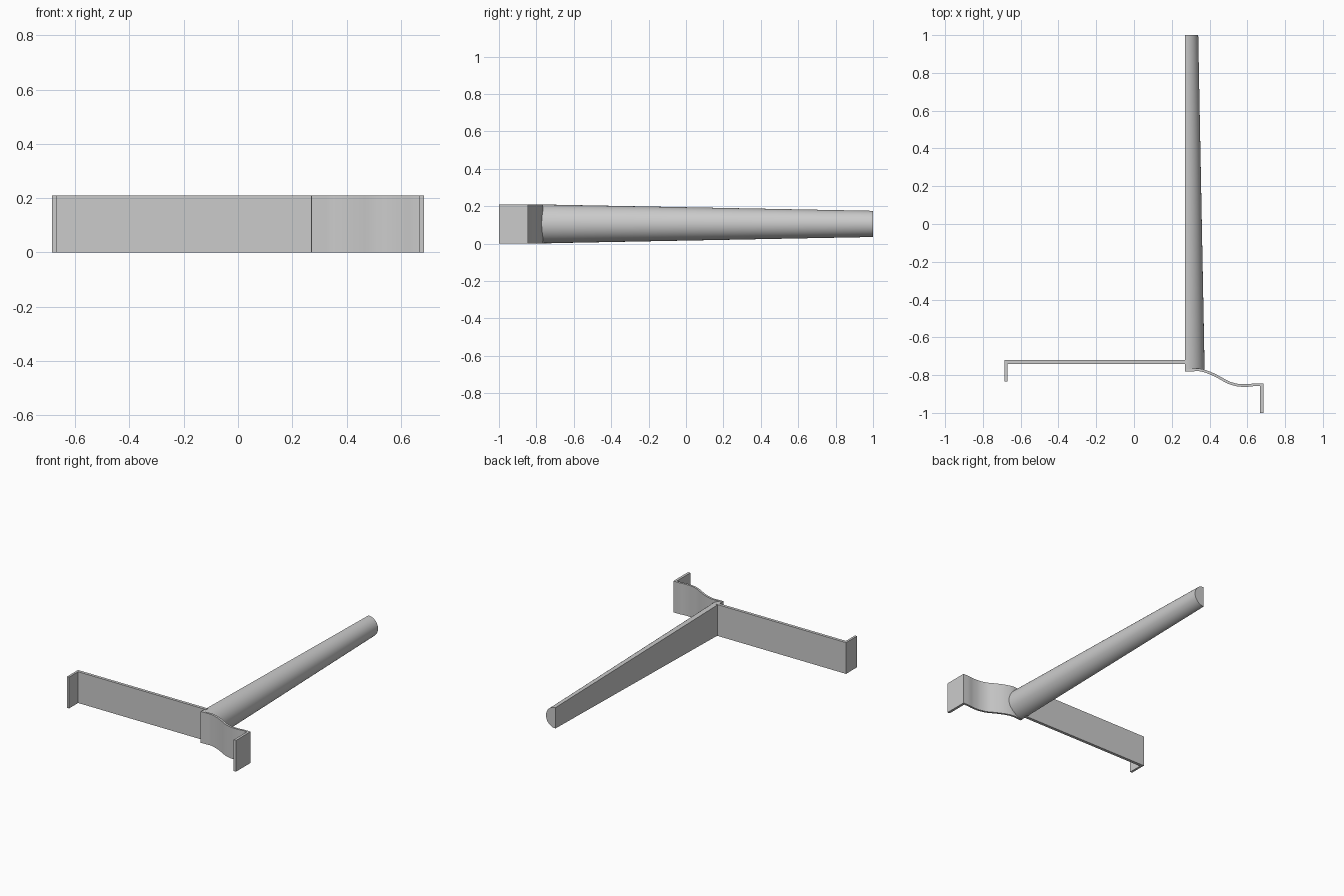
import bpy, bmesh, math
from mathutils import Vector

old = bpy.data.objects.get("Cube")
if old:
    bpy.data.objects.remove(old, do_unlink=True)

HEIGHT = 0.21
grey = bpy.data.materials.new("plain grey")
grey.use_nodes = True
COLOUR = (0.6, 0.6, 0.6, 1)
grey.diffuse_color = COLOUR
grey.node_tree.nodes["Principled BSDF"].inputs["Base Color"].default_value = COLOUR


def finish(name, bm, smooth_angle=None):
    bmesh.ops.recalc_face_normals(bm, faces=bm.faces)
    mesh = bpy.data.meshes.new(name)
    bm.to_mesh(mesh)
    bm.free()
    mesh.materials.append(grey)
    obj = bpy.data.objects.new(name, mesh)
    bpy.context.collection.objects.link(obj)
    if smooth_angle:
        bpy.ops.object.select_all(action='DESELECT')
        obj.select_set(True)
        bpy.context.view_layer.objects.active = obj
        bpy.ops.object.shade_smooth_by_angle(angle=math.radians(smooth_angle))
    return obj


def extrude_plan(name, outline, smooth_angle=None):
    """Raise a plan outline to the full strip height."""
    bm = bmesh.new()
    face = bm.faces.new([bm.verts.new((x, y, 0)) for x, y in outline])
    top = bmesh.ops.extrude_face_region(bm, geom=[face])["geom"]
    verts = [v for v in top if isinstance(v, bmesh.types.BMVert)]
    bmesh.ops.translate(bm, verts=verts, vec=(0, 0, HEIGHT))
    return finish(name, bm, smooth_angle)


def spline(points, steps=5):
    """Smooth path through the given plan points."""
    p = [Vector(q) for q in points]
    p = [2 * p[0] - p[1]] + p + [2 * p[-1] - p[-2]]
    path = []
    for a, b, c, d in zip(p, p[1:], p[2:], p[3:]):
        for i in range(steps):
            t = i / steps
            path.append(0.5 * (2 * b + (c - a) * t + (2 * a - 5 * b + 4 * c - d) * t**2
                               + (3 * b - a - 3 * c + d) * t**3))
    return path + [p[-2]]


# Straight arm with a short lip turned forward at its end
extrude_plan("straight_arm", [(0.28, -0.72), (-0.685, -0.72), (-0.685, -0.835),
                              (-0.67, -0.835), (-0.67, -0.74), (0.28, -0.74)])

# Curved spring arm, a constant-thickness strip along a wavy path
path = spline([(0.27, -0.775), (0.31, -0.773), (0.35, -0.773), (0.40, -0.788), (0.45, -0.812),
               (0.50, -0.839), (0.55, -0.853), (0.60, -0.855), (0.64, -0.851), (0.685, -0.851)])
sides = ([], [])
for i, point in enumerate(path):
    along = (path[min(i + 1, len(path) - 1)] - path[max(i - 1, 0)]).normalized()
    normal = Vector((-along.y, along.x)) * 0.007
    sides[0].append(point + normal)
    sides[1].append(point - normal)
extrude_plan("curved_arm", sides[0] + sides[1][::-1], 30)

# Long lip closing the curved arm
extrude_plan("end_lip", [(0.668, -1), (0.685, -1), (0.685, -0.846), (0.668, -0.846)])

# Tapered half-round handle, flat on its right side
bm = bmesh.new()
rings = []
for y, radius in ((-0.775, 0.104), (1, 0.07)):
    angles = [math.pi * (i / 32 - 0.5) for i in range(33)]
    rings.append([bm.verts.new((0.27 + radius * math.cos(a), y,
                                HEIGHT / 2 + radius * math.sin(a))) for a in angles])
near, far = rings
for i in range(32):
    bm.faces.new((near[i], near[i + 1], far[i + 1], far[i]))
bm.faces.new((near[0], near[-1], far[-1], far[0]))
bm.faces.new(near)
bm.faces.new(far)
finish("handle", bm, 30)
